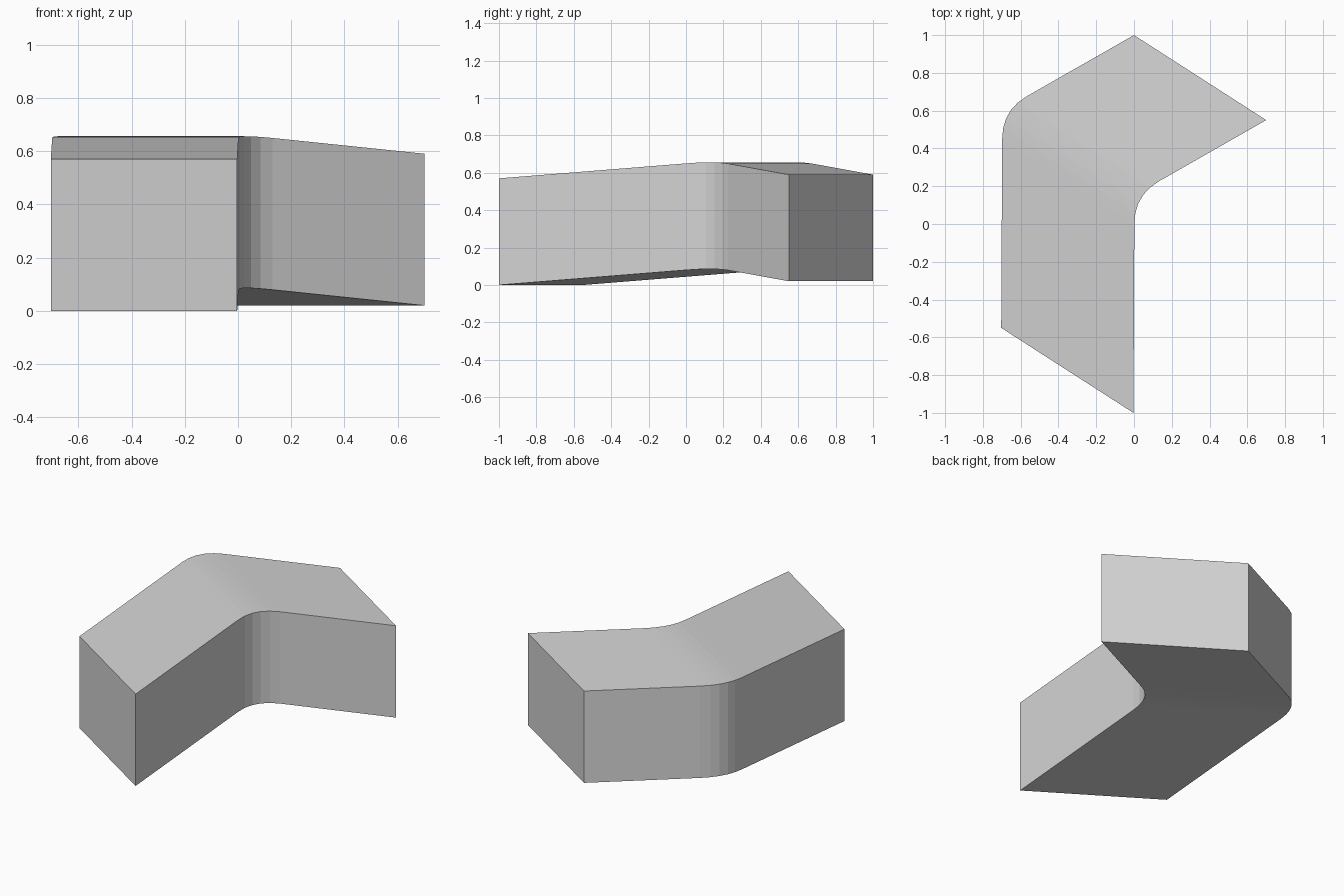
import bpy, bmesh
from mathutils import Vector

cube = bpy.data.objects.get("Cube")
if cube:
    bpy.data.objects.remove(cube, do_unlink=True)

# Plain grey material
grey = bpy.data.materials.new("light_grey")
grey.use_nodes = True
color = (0.66, 0.66, 0.66, 1)
grey.diffuse_color = color
grey.node_tree.nodes["Principled BSDF"].inputs["Base Color"].default_value = color

# Path of the inner lower edge: straight, rounded bend, straight
start = Vector((-0.003, -1, 0))
bend_in = Vector((0.002, 0, 0.08))
corner = Vector((0.002, 0.15, 0.092))
bend_out = Vector((0.13, 0.225, 0.079))
end = Vector((0.7, 0.55, 0.02))
STEPS = 5


def bend(t):
    return bend_in * (1 - t) ** 2 + corner * 2 * t * (1 - t) + bend_out * t * t


path = [start] + [bend(i / STEPS) for i in range(STEPS + 1)] + [end]

# Upright section carried along the path without turning
across = Vector((-0.7, 0.45, 0))
up = Vector((0, 0, 0.57))
section = [Vector(), across, across + up, up]

bm = bmesh.new()
rings = [[bm.verts.new(p + s) for s in section] for p in path]
for a, b in zip(rings, rings[1:]):
    for i in range(4):
        j = (i + 1) % 4
        bm.faces.new((a[i], a[j], b[j], b[i]))
bm.faces.new(rings[0])
bm.faces.new(rings[-1])
bmesh.ops.recalc_face_normals(bm, faces=bm.faces)

mesh = bpy.data.meshes.new("bent_block")
bm.to_mesh(mesh)
bm.free()
mesh.materials.append(grey)
block = bpy.data.objects.new("bent_block", mesh)
bpy.context.collection.objects.link(block)
